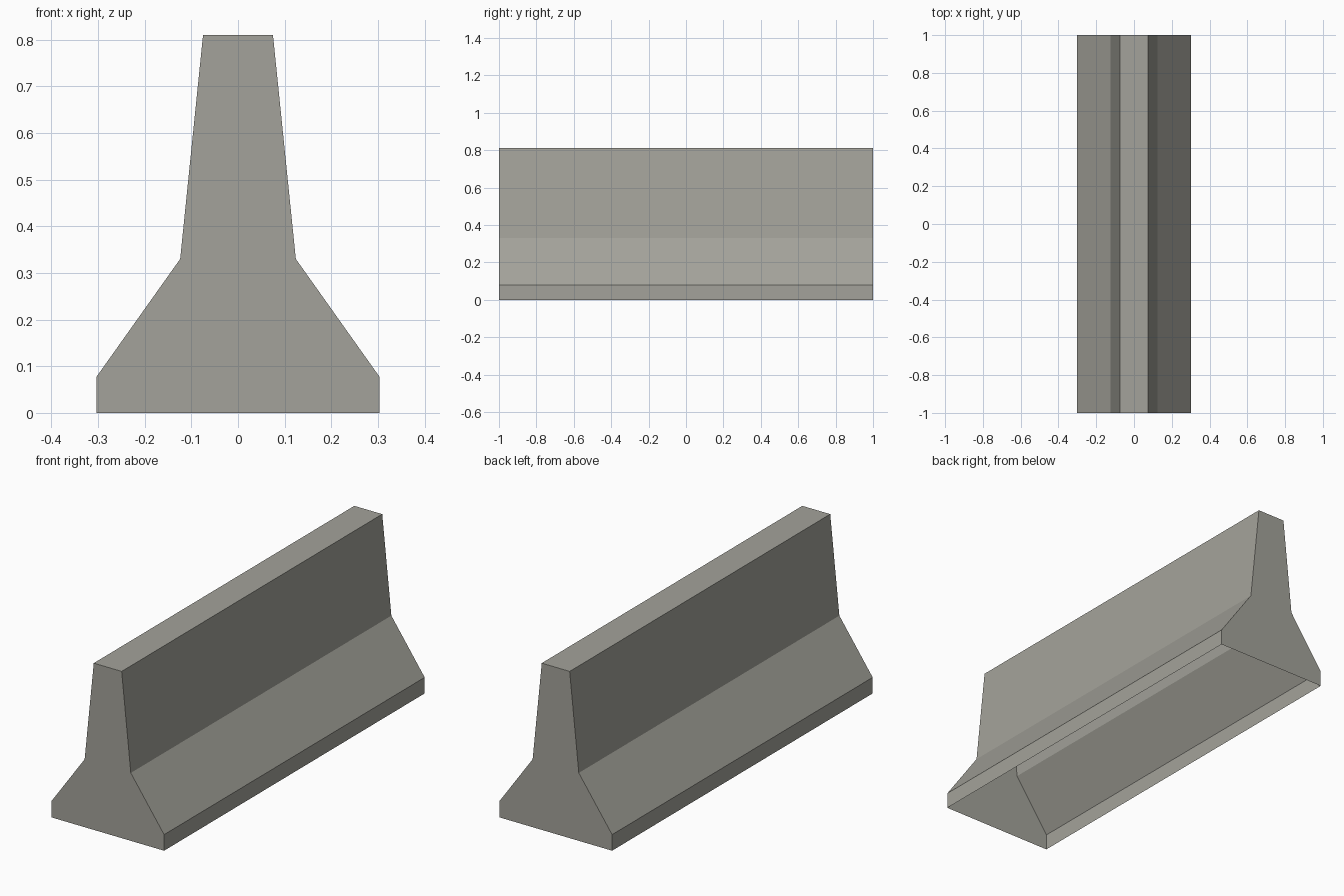
import bpy
import bmesh

cube = bpy.data.objects.get("Cube")
if cube:
    bpy.data.objects.remove(cube, do_unlink=True)

HALF_LENGTH = 1.0

concrete = bpy.data.materials.new("concrete grey")
concrete.use_nodes = True
colour = (0.37, 0.365, 0.325, 1.0)
concrete.diffuse_color = colour
concrete.node_tree.nodes["Principled BSDF"].inputs["Base Color"].default_value = colour

# Half profile (x, z) from the foot up to the top, then mirrored
half = [(0.303, 0.0), (0.303, 0.078), (0.124, 0.33), (0.075, 0.81)]
profile = half + [(-x, z) for x, z in reversed(half)]

# Barrier shell: two end walls joined by long sides, hollow and open underneath
bm = bmesh.new()
front = [bm.verts.new((x, -HALF_LENGTH, z)) for x, z in profile]
back = [bm.verts.new((x, HALF_LENGTH, z)) for x, z in profile]
bm.faces.new(front)
bm.faces.new(list(reversed(back)))
for i in range(len(profile) - 1):
    bm.faces.new((front[i + 1], front[i], back[i], back[i + 1]))

mesh = bpy.data.meshes.new("concrete_barrier")
bm.to_mesh(mesh)
bm.free()
mesh.materials.append(concrete)
barrier = bpy.data.objects.new("concrete_barrier", mesh)
bpy.context.collection.objects.link(barrier)
